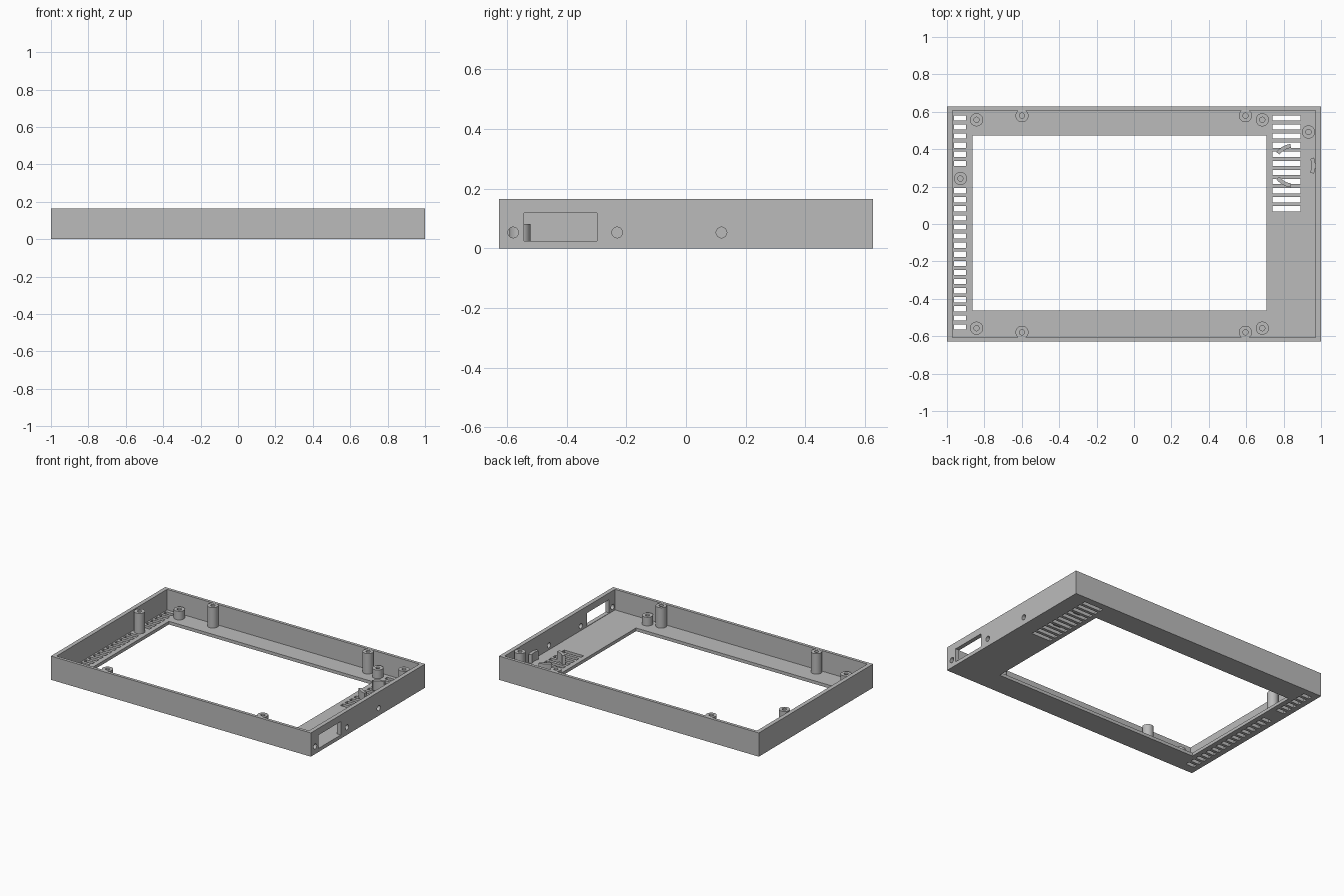
import bpy, bmesh, math
from mathutils import Matrix, Vector

old = bpy.data.objects.get("Cube")
if old:
    bpy.data.objects.remove(old, do_unlink=True)

grey = bpy.data.materials.new("plain grey")
grey.use_nodes = True
COLOUR = (0.5, 0.5, 0.5, 1)
grey.diffuse_color = COLOUR
grey.node_tree.nodes["Principled BSDF"].inputs["Base Color"].default_value = COLOUR

WIDTH, DEPTH, HEIGHT = 1.0, 0.628, 0.165
FLOOR = 0.022
SLOT_TOP, PITCH, SLOT_HALF = 0.567, 0.0486, 0.014


def add_box(bm, x0, x1, y0, y1, z0, z1):
    size = Matrix.Diagonal((x1 - x0, y1 - y0, z1 - z0, 1))
    centre = Vector((x0 + x1, y0 + y1, z0 + z1)) / 2
    bmesh.ops.create_cube(bm, size=1, matrix=Matrix.Translation(centre) @ size)


def make_object(name, bm):
    bmesh.ops.recalc_face_normals(bm, faces=bm.faces)
    mesh = bpy.data.meshes.new(name)
    bm.to_mesh(mesh)
    bm.free()
    mesh.materials.append(grey)
    obj = bpy.data.objects.new(name, mesh)
    bpy.context.collection.objects.link(obj)
    return obj


def smooth(obj):
    bpy.ops.object.select_all(action="DESELECT")
    obj.select_set(True)
    bpy.context.view_layer.objects.active = obj
    bpy.ops.object.shade_smooth_by_angle(angle=math.radians(35))


def cut(obj, cutter):
    mod = obj.modifiers.new("cut", "BOOLEAN")
    mod.operation, mod.solver, mod.object = "DIFFERENCE", "EXACT", cutter
    cutter.hide_render = True
    bpy.context.view_layer.objects.active = obj
    bpy.ops.object.modifier_apply(modifier=mod.name)
    bpy.data.objects.remove(cutter, do_unlink=True)


# Open tray with a thin floor
bm = bmesh.new()
add_box(bm, -WIDTH, WIDTH, -DEPTH, DEPTH, 0, HEIGHT)
tray = make_object("tray", bm)
bm = bmesh.new()
add_box(bm, -0.971, 0.971, -0.607, 0.607, FLOOR, 0.3)
cut(tray, make_object("cavity_cutter", bm))

# Screen window, vent slots and side ports
bm = bmesh.new()
add_box(bm, -0.864, 0.708, -0.462, 0.474, -0.1, 0.1)
for i in range(24):
    y = SLOT_TOP - i * PITCH
    if i not in (6, 7):
        add_box(bm, -0.962, -0.897, y - SLOT_HALF, y + SLOT_HALF, -0.1, 0.1)
    if i < 11:
        add_box(bm, 0.741, 0.89, y - SLOT_HALF, y + SLOT_HALF, -0.1, 0.1)
add_box(bm, 0.95, 1.05, -0.543, -0.298, 0.025, 0.118)
for y in (-0.58, -0.231, 0.119):
    place = Matrix.Translation((1, y, 0.053)) @ Matrix.Rotation(math.pi / 2, 4, "Y")
    bmesh.ops.create_cone(bm, cap_ends=True, segments=24, radius1=0.018,
                          radius2=0.018, depth=0.1, matrix=place)
cut(tray, make_object("opening_cutter", bm))
smooth(tray)


def ring_part(name, x, y, inner, outer, z0, z1, start=0, sweep=math.tau, steps=32):
    """Rectangular section swept round a vertical axis."""
    bm = bmesh.new()
    full = sweep == math.tau
    section = ((inner, z0), (outer, z0), (outer, z1), (inner, z1))
    rings = []
    for i in range(steps if full else steps + 1):
        a = start + sweep * i / steps
        rings.append([bm.verts.new((x + r * math.cos(a), y + r * math.sin(a), z))
                      for r, z in section])
    pairs = list(zip(rings, rings[1:]))
    if full:
        pairs.append((rings[-1], rings[0]))
    else:
        bm.faces.new(rings[0])
        bm.faces.new(rings[-1])
    for a, b in pairs:
        for k in range(4):
            n = (k + 1) % 4
            bm.faces.new((a[k], a[n], b[n], b[k]))
    obj = make_object(name, bm)
    smooth(obj)


# Hollow screw posts: tall ones reach the rim, short ones carry the panel
base = FLOOR - 0.005
tall = [(x, y) for x in (-0.599, 0.596) for y in (-0.579, 0.579)]
tall += [(-0.928, 0.243), (0.933, 0.492)]
short = [(x, y) for x in (-0.842, 0.686) for y in (-0.557, 0.557)]
for x, y in tall:
    ring_part("tall_post", x, y, 0.014, 0.035, base, HEIGHT - 0.001)
for x, y in short:
    ring_part("short_post", x, y, 0.014, 0.035, base, 0.082)

# Three curved clips around a round component
for i in range(3):
    middle = i * math.tau / 3
    ring_part("curved_clip", 0.853, 0.312, 0.096, 0.117, base, 0.083,
              middle - 0.38, 0.76, 10)
